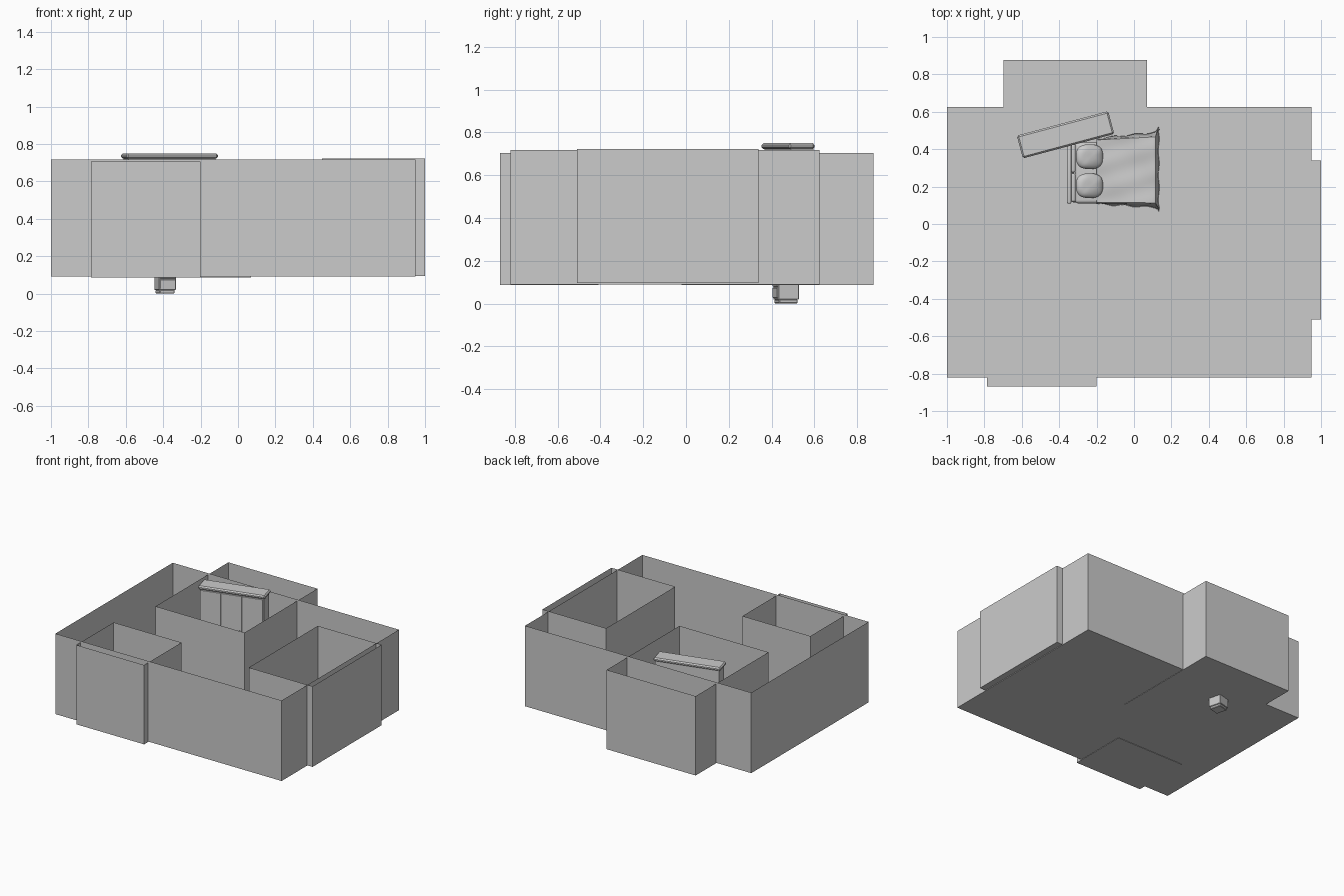
import bpy, bmesh, math
from mathutils import Matrix, Vector

if "Cube" in bpy.data.objects:
    bpy.data.objects.remove(bpy.data.objects["Cube"])


def finish(name, bm, smooth=False):
    bmesh.ops.recalc_face_normals(bm, faces=bm.faces)
    me = bpy.data.meshes.new(name)
    bm.to_mesh(me)
    bm.free()
    ob = bpy.data.objects.new(name, me)
    bpy.context.collection.objects.link(ob)
    if smooth:
        bpy.context.view_layer.objects.active = ob
        ob.select_set(True)
        bpy.ops.object.shade_smooth_by_angle(angle=math.radians(40))
        ob.select_set(False)
    return ob


def box(name, lo, hi, bevel=0, segs=1, frame=None, open_top=False):
    bm = bmesh.new()
    lo, hi = Vector(lo), Vector(hi)
    bmesh.ops.create_cube(bm, size=1, matrix=Matrix.Translation((lo + hi) / 2)
                          @ Matrix.Diagonal((*(hi - lo), 1)))
    if open_top:
        top = [f for f in bm.faces if f.normal.z > 0.9]
        bmesh.ops.delete(bm, geom=top, context='FACES_ONLY')
    if bevel:
        bmesh.ops.bevel(bm, geom=bm.edges[:], offset=bevel, segments=segs,
                        profile=0.5, affect='EDGES')
    if frame:
        bm.transform(frame)
    return finish(name, bm, segs > 1)


# Open-topped overlapping rooms with paper-thin walls
for name, lo, hi in [
    ("main_room", (-1, -0.82, 0.09), (0.95, 0.625, 0.717)),
    ("back_room", (-0.697, -0.02, 0.087), (0.07, 0.877, 0.705)),
    ("front_room", (-0.785, -0.87, 0.087), (-0.2, -0.41, 0.705)),
    ("right_room", (0.45, -0.51, 0.095), (1, 0.34, 0.722)),
]:
    box(name, lo, hi, open_top=True)

# Turned wardrobe: carcass, cornice, plinth, doors, handles
W = Matrix.Translation((-0.366, 0.477, 0)) @ Matrix.Rotation(math.radians(15), 4, 'Z')
box("wardrobe_body", (-0.24, -0.05, 0.12), (0.24, 0.058, 0.725), frame=W)
box("wardrobe_cornice", (-0.253, -0.063, 0.722), (0.253, 0.063, 0.75), 0.009, frame=W)
box("wardrobe_plinth", (-0.245, -0.055, 0.092), (0.245, 0.06, 0.13), 0.004, frame=W)
for i in range(3):
    x = -0.237 + i * 0.158
    box(f"wardrobe_door_{i}", (x + 0.002, -0.057, 0.135), (x + 0.156, -0.049, 0.718),
        0.002, frame=W)
    box(f"door_handle_{i}", (x + 0.135, -0.062, 0.38), (x + 0.141, -0.056, 0.45), frame=W)

# Bedside cabinet sunk through the floor
N = Matrix.Translation((-0.39, 0.468, 0)) @ Matrix.Rotation(math.radians(15), 4, 'Z')
box("bedside_body", (-0.047, -0.05, 0.018), (0.047, 0.05, 0.135), 0.003, frame=N)
box("bedside_top", (-0.052, -0.055, 0.133), (0.052, 0.055, 0.145), 0.003, frame=N)
box("bedside_base", (-0.042, -0.045, 0.0), (0.042, 0.045, 0.02), 0.004, frame=N)
for i in range(2):
    z = 0.026 + i * 0.054
    box(f"bedside_drawer_{i}", (-0.042, -0.054, z), (0.042, -0.048, z + 0.048), 0.002, frame=N)

# Bed frame and mattress
box("bed_base", (-0.33, 0.115, 0.1), (0.115, 0.43, 0.17), 0.006)
box("mattress", (-0.315, 0.11, 0.165), (0.11, 0.435, 0.22), 0.018, 4)
box("headboard", (-0.358, 0.11, 0.1), (-0.335, 0.435, 0.32), 0.006, 3)
for i in range(2):
    y = 0.118 + i * 0.157
    box(f"headboard_cushion_{i}", (-0.34, y, 0.2), (-0.312, y + 0.152, 0.315), 0.012, 4)

# Draped blanket: top is flat, edges fall and flare toward the foot
bm = bmesh.new()
n = 48
bmesh.ops.create_grid(bm, x_segments=n, y_segments=n, size=1)
for v in bm.verts:
    u, s = (v.co.x + 1) / 2, v.co.y
    side = max(0, (abs(s) - 0.72) / 0.28)
    foot = max(0, (u - 0.76) / 0.24)
    half = 0.17 + 0.012 * u + 0.012 * foot
    across = min(abs(s) / 0.72, 1) * half + side * (0.006 + 0.022 * u)
    ripple = 0.004 * math.sin(22 * u + 3 * s) * side + 0.003 * math.sin(13 * s + 2) * foot
    x = -0.2 + 0.315 * min(u / 0.76, 1) + 0.018 * foot + 0.003 * math.sin(13 * s) * foot
    d = max(side, foot)
    z = 0.23 + 0.003 * math.sin(9 * u + 4 * s) + 0.002 * math.sin(11 * s - 5 * u)
    z -= 0.13 * d ** 1.3
    v.co = (x, 0.282 + 0.01 * u + math.copysign(across + ripple, s), z)
blanket = finish("blanket", bm, True)
thick = blanket.modifiers.new("thickness", 'SOLIDIFY')
thick.thickness = 0.006

# Plump pillows
for i, y in enumerate((0.205, 0.36)):
    bm = bmesh.new()
    bmesh.ops.create_uvsphere(bm, u_segments=32, v_segments=16, radius=1)
    for v in bm.verts:
        a, b, c = v.co
        v.co = [math.copysign(abs(k) ** 0.75, k) for k in (a, b)] + [c]
        v.co.z += 0.05 * math.sin(6 * a) * math.cos(5 * b)
    bm.transform(Matrix.Translation((-0.238, y, 0.25))
                 @ Matrix.Rotation(math.radians(18), 4, 'Y')
                 @ Matrix.Diagonal((0.075, 0.066, 0.03, 1)))
    finish(f"pillow_{i}", bm, True)
